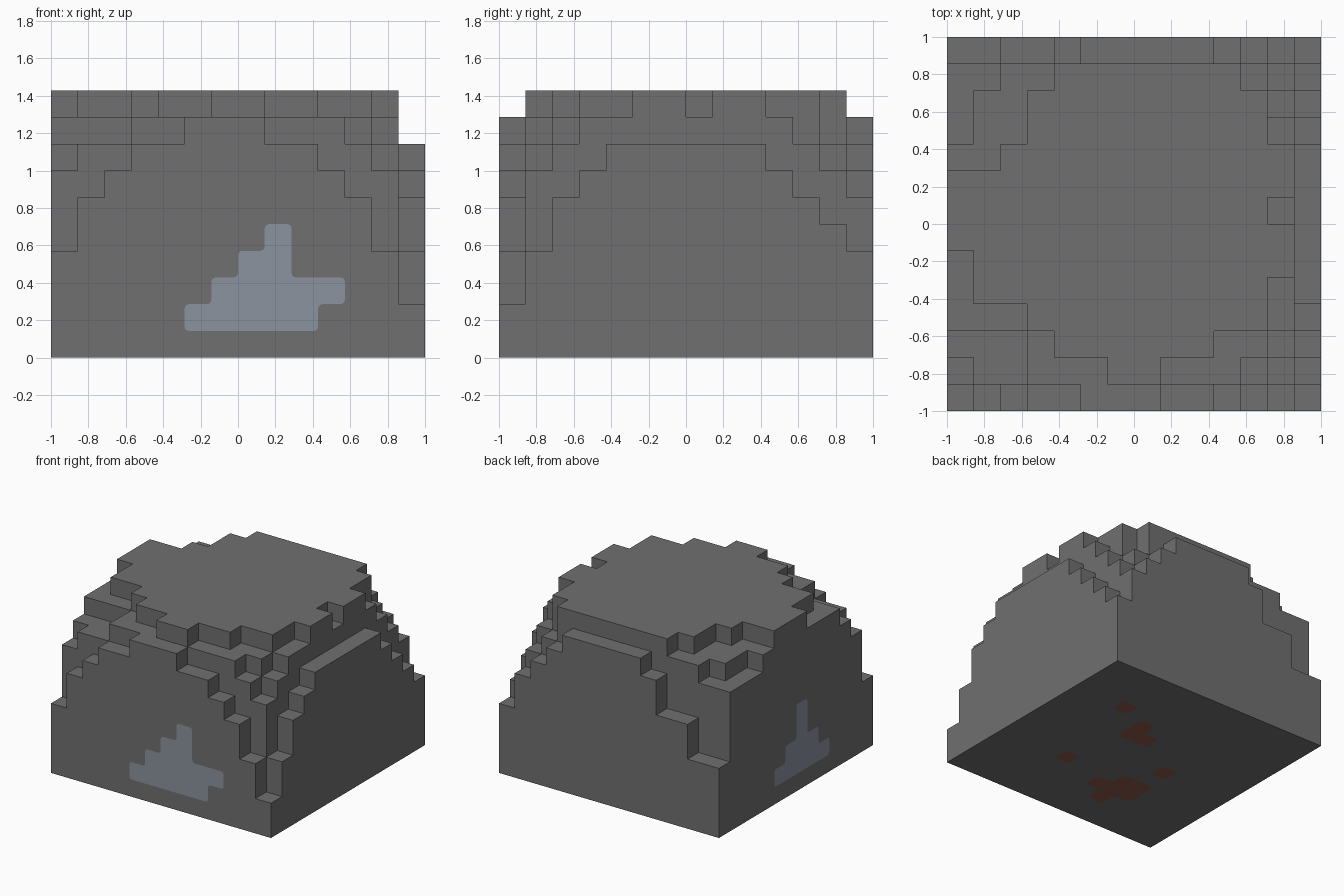
import bpy
import bmesh
from mathutils import Vector

if "Cube" in bpy.data.objects:
    bpy.data.objects.remove(bpy.data.objects["Cube"], do_unlink=True)

N = 14                 # blocks along each side
TOP = 10               # blocks in height
U = 2 / N              # block size
LIFT = 0.003           # how far painted patches stand off the surface


def material(name, colour):
    mat = bpy.data.materials.new(name)
    mat.use_nodes = True
    mat.diffuse_color = (*colour, 1)
    mat.node_tree.nodes["Principled BSDF"].inputs["Base Color"].default_value = (*colour, 1)
    return mat


def finish(bm, name, mat):
    mesh = bpy.data.meshes.new(name)
    bm.to_mesh(mesh)
    bm.free()
    mesh.materials.append(mat)
    obj = bpy.data.objects.new(name, mesh)
    bpy.context.collection.objects.link(obj)
    return obj


def point(i, j, k):
    return Vector((i * U - 1, j * U - 1, k * U))


# Height of every block column: flat top, with stepped rims carved around it
height = {(i, j): TOP for i in range(N) for j in range(N)}


def rim(values, start, step):
    for n, h in enumerate(values):
        height[start[0] + n * step[0], start[1] + n * step[1]] = h


ALONG_X, ALONG_Y = (1, 0), (0, 1)
LAST = N - 1
# outer rim
rim([4, 6, 7, 8, 8, 9, 9, 9, 8, 8, 7, 6, 4, 2], (0, 0), ALONG_X)
rim([4, 4, 6, 6, 8, 9, 9, 9, 9, 9, 8, 7, 6, 4], (0, LAST), ALONG_X)
rim([4, 7, 8, 9, 9, 9, TOP, TOP, TOP, 9, 8, 8, 8, 4], (0, 0), ALONG_Y)
rim([2, 4, 6, 7, 8, 8, 8, 8, 8, 8, 7, 6, 5, 4], (LAST, 0), ALONG_Y)
# second rim
rim([8, 8, 9, 9, 9, TOP, TOP, 9, 9, 9, 8, 7], (1, 1), ALONG_X)
rim([8, 9, 9] + [TOP] * 7 + [8, 7], (1, LAST - 1), ALONG_X)
rim([8, 9] + [TOP] * 5 + [9, 9, 9], (1, 2), ALONG_Y)
rim([8, 9, 9, TOP, TOP, 9, TOP, TOP, 9, 8], (LAST - 1, 2), ALONG_Y)
# inner corners
rim([8, 9], (2, 2), ALONG_X)
rim([9, 9], (2, 3), ALONG_Y)
height[2, 4] = TOP
rim([9, 9], (2, 10), ALONG_Y)
rim([9, 9], (10, 2), ALONG_X)


# Stepped stone body: one quad wherever a filled block meets open air
def filled(c):
    return 0 <= c[2] < height.get((c[0], c[1]), 0)


def build_body(mat):
    bm = bmesh.new()
    for (i, j), h in height.items():
        for k in range(h):
            for axis in range(3):
                for side in (0, 1):
                    near = [i, j, k]
                    near[axis] += 2 * side - 1
                    if filled(near):
                        continue
                    a, b = (axis + 1) % 3, (axis + 2) % 3
                    quad = []
                    for da, db in ((0, 0), (1, 0), (1, 1), (0, 1)):
                        c = [i, j, k]
                        c[axis] += side
                        c[a] += da
                        c[b] += db
                        quad.append(bm.verts.new(point(*c)))
                    bm.faces.new(quad if side else quad[::-1])
    bmesh.ops.remove_doubles(bm, verts=bm.verts[:], dist=U / 100)
    bmesh.ops.dissolve_limit(bm, angle_limit=0.01, verts=bm.verts[:], edges=bm.edges[:])
    return finish(bm, "stone_body", mat)


# Painted patches: block cells merged into one outline with rounded corners
def build_patch(name, cells, place, outward, mat, radius=0.024):
    bm = bmesh.new()
    out = Vector(outward)
    for a, b in cells:
        bm.faces.new([bm.verts.new(place(a + da, b + db) + out * LIFT)
                      for da, db in ((0, 0), (1, 0), (1, 1), (0, 1))])
    bmesh.ops.remove_doubles(bm, verts=bm.verts[:], dist=U / 100)
    bmesh.ops.dissolve_limit(bm, angle_limit=0.01, verts=bm.verts[:], edges=bm.edges[:])
    bmesh.ops.bevel(bm, geom=bm.verts[:], offset=radius, offset_type='OFFSET',
                    segments=3, profile=0.5, affect='VERTICES')
    bm.normal_update()
    for f in bm.faces:
        if f.normal.dot(out) < 0:
            f.normal_flip()
    return finish(bm, name, mat)


def rows(spans):
    """Cells from (row, first, last) spans."""
    return [(c, r) for r, first, last in spans for c in range(first, last + 1)]


stone = material("dark_grey_stone", (0.162, 0.162, 0.162))
ore = material("pale_blue_grey", (0.262, 0.292, 0.342))
rust = material("rust_brown", (0.27, 0.105, 0.07))

build_body(stone)

build_patch("front_patch", rows([(1, 5, 9), (2, 6, 10), (3, 7, 8), (4, 8, 8)]),
            lambda a, b: point(a, 0, b), (0, -1, 0), ore)
build_patch("side_patch", rows([(1, 4, 8), (2, 5, 7), (3, 6, 6), (4, 6, 6)]),
            lambda a, b: point(0, a, b), (-1, 0, 0), ore)

# Rust spots under the base, as (row, first, last) spans
spots = {
    "small_spot_back": [(10, 10, 10)],
    "small_spot_right": [(6, 4, 4)],
    "small_spot_left": [(4, 9, 9)],
    "bent_spot": [(9, 8, 8), (8, 7, 8)],
    "large_spot": [(2, 5, 5), (3, 4, 6), (4, 4, 5)],
}
for name, spans in spots.items():
    build_patch(name, rows(spans), lambda a, b: point(a, b, 0), (0, 0, -1), rust, 0.04)
